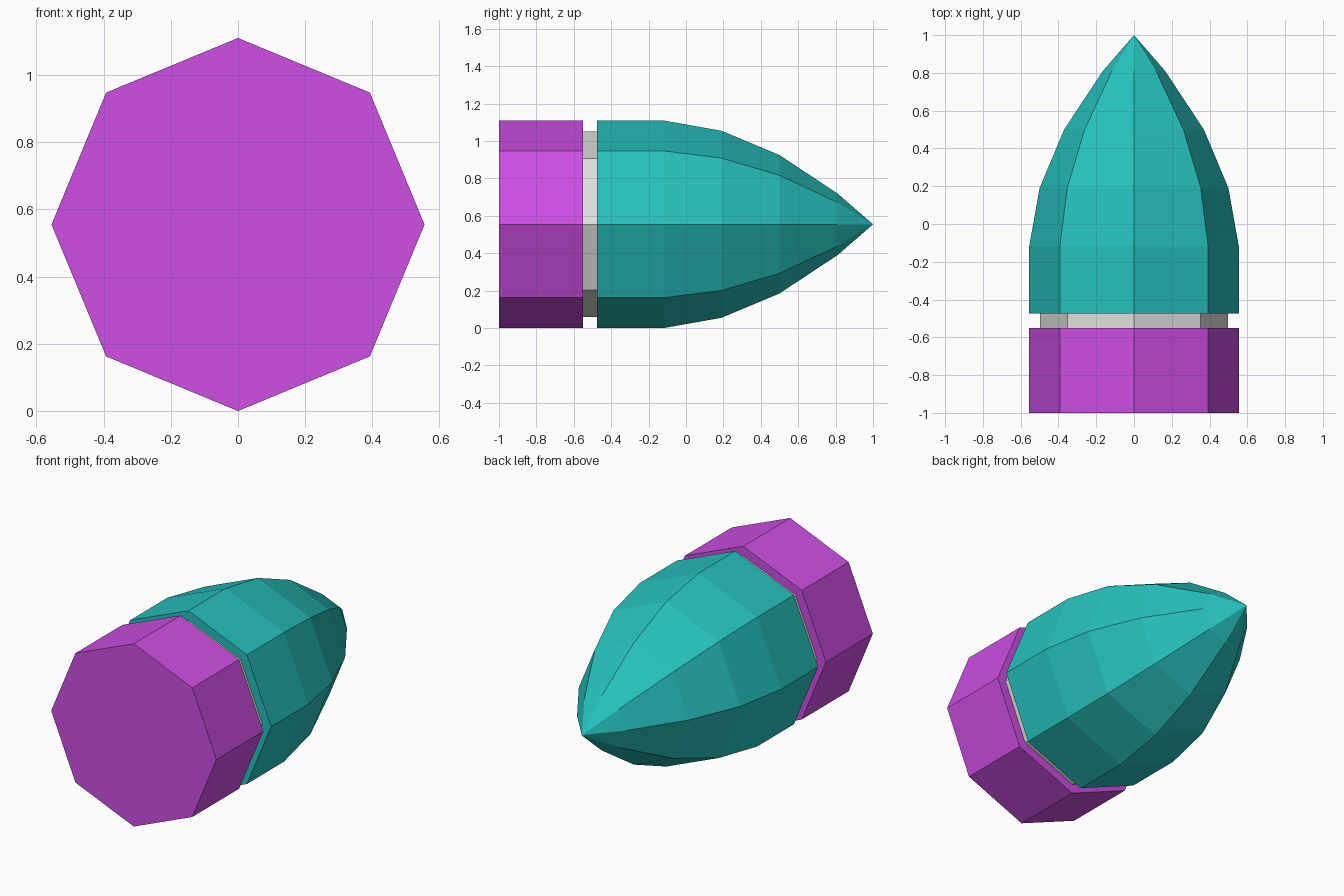
import bpy, bmesh, math

if "Cube" in bpy.data.objects:
    bpy.data.objects.remove(bpy.data.objects["Cube"])

SIDES = 8
RADIUS = 0.555


def material(name, srgb):
    mat = bpy.data.materials.new(name)
    lin = [((c / 255 + 0.055) / 1.055) ** 2.4 for c in srgb]
    mat.diffuse_color = (*lin, 1.0)
    mat.use_nodes = True
    mat.node_tree.nodes["Principled BSDF"].inputs["Base Color"].default_value = mat.diffuse_color
    return mat


def lathe(name, profile, mat, caps=True):
    """Octagonal solid around the y axis from (y, radius) points; radius 0 makes a tip."""
    bm = bmesh.new()
    rings = []
    for y, r in profile:
        count = SIDES if r > 0 else 1
        rings.append([bm.verts.new((r * math.cos(i * math.tau / SIDES), y,
                                    RADIUS + r * math.sin(i * math.tau / SIDES)))
                      for i in range(count)])
    for a, b in zip(rings, rings[1:]):
        for i in range(SIDES):
            j = (i + 1) % SIDES
            if len(b) == 1:
                bm.faces.new((a[i], a[j], b[0]))
            else:
                bm.faces.new((a[i], a[j], b[j], b[i]))
    if caps:
        for ring in (rings[0], rings[-1]):
            if len(ring) > 1:
                bm.faces.new(ring)
    bmesh.ops.recalc_face_normals(bm, faces=bm.faces)
    mesh = bpy.data.meshes.new(name)
    bm.to_mesh(mesh)
    bm.free()
    mesh.materials.append(mat)
    obj = bpy.data.objects.new(name, mesh)
    bpy.context.collection.objects.link(obj)
    return obj


purple = material("purple", (205, 78, 227))
teal = material("teal", (38, 193, 189))
grey = material("light grey", (224, 224, 221))

# Rear base block
lathe("base", [(-1.0, RADIUS), (-0.55, RADIUS)], purple)
# Recessed collar between the base and the nose
lathe("collar", [(-0.55, 0.497), (-0.475, 0.497)], grey, caps=False)
# Pointed nose with a straight skirt
lathe("nose", [(-0.475, RADIUS), (-0.12, RADIUS), (0.19, 0.50),
               (0.50, 0.37), (0.81, 0.165), (1.0, 0.0)], teal)
